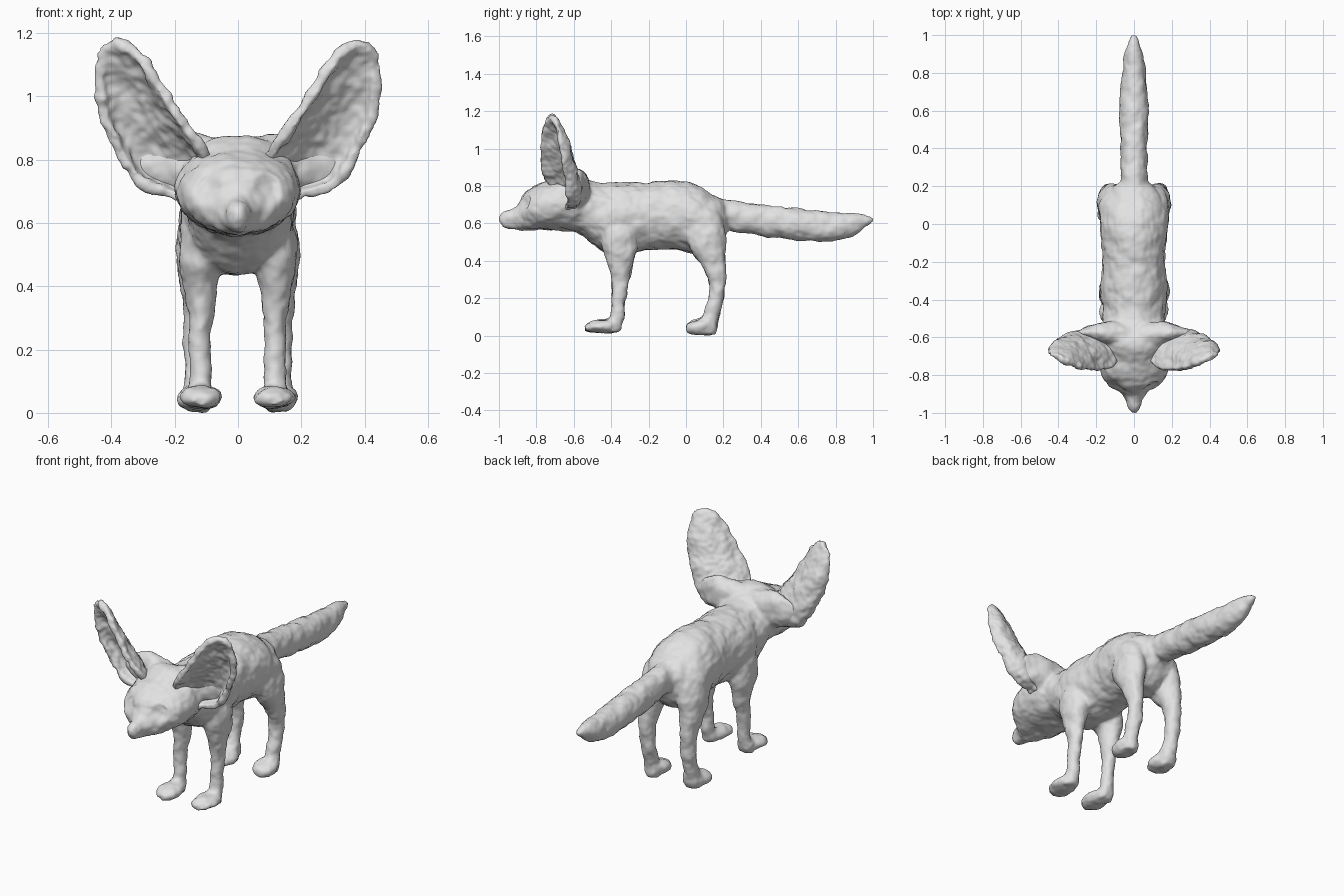
import bpy, bmesh, math
from mathutils import Vector, noise

if "Cube" in bpy.data.objects:
    bpy.data.objects.remove(bpy.data.objects["Cube"])

fur = bpy.data.materials.new("grey_fur")
fur.diffuse_color = (0.76, 0.76, 0.76, 1)
fur.use_nodes = True
fur.node_tree.nodes["Principled BSDF"].inputs["Base Color"].default_value = fur.diffuse_color


def spline(rows, steps):
    """Catmull-Rom interpolation through rows of numbers."""
    rows = [Vector(r) for r in rows]
    out = []
    for i in range(len(rows) - 1):
        a, b, c, d = (rows[min(max(j, 0), len(rows) - 1)] for j in range(i - 1, i + 3))
        for s in range(steps):
            t = s / steps
            out.append(0.5 * (2 * b + (c - a) * t + (2 * a - 5 * b + 4 * c - d) * t * t
                              + (3 * b - a - 3 * c + d) * t ** 3))
    return out + [rows[-1]]


def loft(bm, rings, axis, n=24):
    """Capped tube of ellipses: (x, y, z, first radius, second radius), lying across axis."""
    loops = []
    for x, y, z, r1, r2 in spline(rings, 4):
        loop = []
        for k in range(n):
            a = 2 * math.pi * k / n
            u, v = max(r1, .004) * math.cos(a), max(r2, .004) * math.sin(a)
            offset = {'x': (0, u, v), 'y': (u, 0, v), 'z': (u, v, 0)}[axis]
            loop.append(bm.verts.new(Vector((x, y, z)) + Vector(offset)))
        loops.append(loop)
    faces = []
    for p, q in zip(loops, loops[1:]):
        for k in range(n):
            faces.append(bm.faces.new((p[k], p[(k + 1) % n], q[(k + 1) % n], q[k])))
    faces += [bm.faces.new(loops[0][::-1]), bm.faces.new(loops[-1])]
    bmesh.ops.recalc_face_normals(bm, faces=faces)


def finish(name, bm, voxel, smooth, rough):
    """Fuse the shells into one skin, relax it and roughen it like fur."""
    me = bpy.data.meshes.new(name)
    bm.to_mesh(me)
    bm.free()
    ob = bpy.data.objects.new(name, me)
    bpy.context.collection.objects.link(ob)
    m = ob.modifiers.new("fuse", 'REMESH')
    m.mode, m.voxel_size = 'VOXEL', voxel
    m = ob.modifiers.new("relax", 'SMOOTH')
    m.factor, m.iterations = 0.5, smooth
    dg = bpy.context.evaluated_depsgraph_get()
    skin = bpy.data.meshes.new_from_object(ob.evaluated_get(dg))
    ob.modifiers.clear()
    ob.data = skin
    bpy.data.meshes.remove(me)
    skin.name = name
    offsets = [v.normal * (rough * (noise.noise(v.co * 16) + 0.5 * noise.noise(v.co * 40)) + .001)
               for v in skin.vertices]
    for v, o in zip(skin.vertices, offsets):
        v.co += o
    skin.materials.clear()
    skin.materials.append(fur)
    for p in skin.polygons:
        p.use_smooth = True
        p.material_index = 0
    return ob


bm = bmesh.new()
# torso, from chest to rump
loft(bm, [(0, -.66, .70, .10, .10), (0, -.56, .685, .155, .145), (0, -.45, .635, .165, .18),
          (0, -.35, .628, .178, .192), (0, -.2, .638, .165, .181), (0, -.05, .643, .177, .186),
          (0, .06, .62, .182, .185), (0, .14, .60, .168, .155), (0, .2, .615, .11, .105),
          (0, .225, .63, .04, .05)], 'y')
# head and muzzle
loft(bm, [(0, -1.0, .622, .012, .015), (0, -.975, .622, .032, .038), (0, -.92, .625, .048, .058),
          (0, -.885, .64, .075, .078), (0, -.86, .665, .125, .10), (0, -.80, .685, .172, .118),
          (0, -.72, .70, .194, .135), (0, -.64, .71, .195, .15), (0, -.56, .70, .165, .145),
          (0, -.50, .68, .12, .12)], 'y')
# crown between the ears
loft(bm, [(0, -.74, .80, .06, .03), (0, -.68, .80, .13, .066), (0, -.62, .80, .15, .074),
          (0, -.55, .78, .13, .066), (0, -.47, .76, .07, .045)], 'y')
# bushy tail
loft(bm, [(0, .12, .65, .07, .07), (0, .22, .645, .07, .082), (0, .4, .617, .07, .085),
          (0, .6, .595, .076, .084), (0, .75, .584, .067, .08), (0, .86, .59, .054, .067),
          (0, .94, .608, .038, .044), (0, 1.0, .622, .012, .012)], 'y')
for s in (-1, 1):
    # ear root, webbing the back of the ear to the skull
    loft(bm, [(0, -.60, .77, .07, .09), (s * .11, -.585, .785, .07, .095),
              (s * .19, -.575, .79, .05, .10), (s * .26, -.575, .79, .028, .075),
              (s * .32, -.585, .79, .01, .03)], 'x')
    # front leg and paw
    loft(bm, [(s * .11, -.36, .58, .07, .10), (s * .118, -.355, .47, .068, .092),
              (s * .12, -.35, .39, .05, .068), (s * .118, -.35, .3, .038, .05),
              (s * .118, -.36, .2, .035, .036), (s * .118, -.37, .1, .034, .036),
              (s * .118, -.385, .05, .045, .042), (s * .118, -.39, .02, .04, .035)], 'z')
    loft(bm, [(s * .115, -.54, .04, .03, .018), (s * .115, -.50, .047, .062, .03),
              (s * .115, -.44, .05, .066, .034), (s * .118, -.38, .052, .045, .036),
              (s * .118, -.345, .05, .025, .02)], 'y')
    # hind leg with thigh and paw
    loft(bm, [(s * .10, .09, .66, .075, .09), (s * .118, .10, .55, .075, .11),
              (s * .127, .12, .45, .062, .092), (s * .13, .147, .38, .05, .065),
              (s * .13, .166, .3, .043, .047), (s * .13, .162, .2, .038, .041),
              (s * .13, .135, .11, .037, .046), (s * .13, .12, .05, .045, .048),
              (s * .13, .115, .005, .04, .04)], 'z')
    loft(bm, [(s * .125, .005, .04, .035, .022), (s * .125, .04, .044, .064, .036),
              (s * .127, .09, .048, .06, .044), (s * .13, .16, .05, .035, .03)], 'y')
body = finish("body", bm, .012, 3, .008)

# eye sockets: shallow dents either side of the muzzle
for v in body.data.vertices:
    d = (Vector((abs(v.co.x), v.co.y, v.co.z)) - Vector((.095, -.86, .71))).length
    if d < .05:
        v.co.y += .022 * (1 - (d / .05) ** 2)

# ears: a cupped shell between an inner and an outer rim, open to the front
INNER = [(.075, -.71, .80), (.11, -.755, .86), (.19, -.77, .97), (.265, -.76, 1.09),
         (.32, -.745, 1.155), (.38, -.72, 1.188)]
OUTER = [(.19, -.64, .67), (.31, -.63, .71), (.38, -.64, .80), (.44, -.66, .94),
         (.455, -.68, 1.07), (.435, -.70, 1.16)]
DEPTH = [(.09, 0), (.12, 0), (.115, 0), (.085, 0), (.05, 0), (.015, 0)]
THICK, N = .03, 16
for s, name in ((-1, "ear_left"), (1, "ear_right")):
    bm = bmesh.new()
    grid = []
    for a, b, d in zip(spline(INNER, 5), spline(OUTER, 5), spline(DEPTH, 5)):
        row = []
        for k in range(N + 1):
            u = 2 * k / N - 1
            p = a.lerp(b, k / N)
            p.y += d[0] * math.sqrt(max(0, 1 - u * u))
            row.append(bm.verts.new((s * p.x, p.y, p.z)))
        grid.append(row)
    for p, q in zip(grid, grid[1:]):
        for k in range(N):
            bm.faces.new((p[k], p[k + 1], q[k + 1], q[k]))
    bmesh.ops.recalc_face_normals(bm, faces=bm.faces)
    bmesh.ops.solidify(bm, geom=bm.faces[:], thickness=THICK)
    bmesh.ops.recalc_face_normals(bm, faces=bm.faces)
    finish(name, bm, .009, 2, .010)
